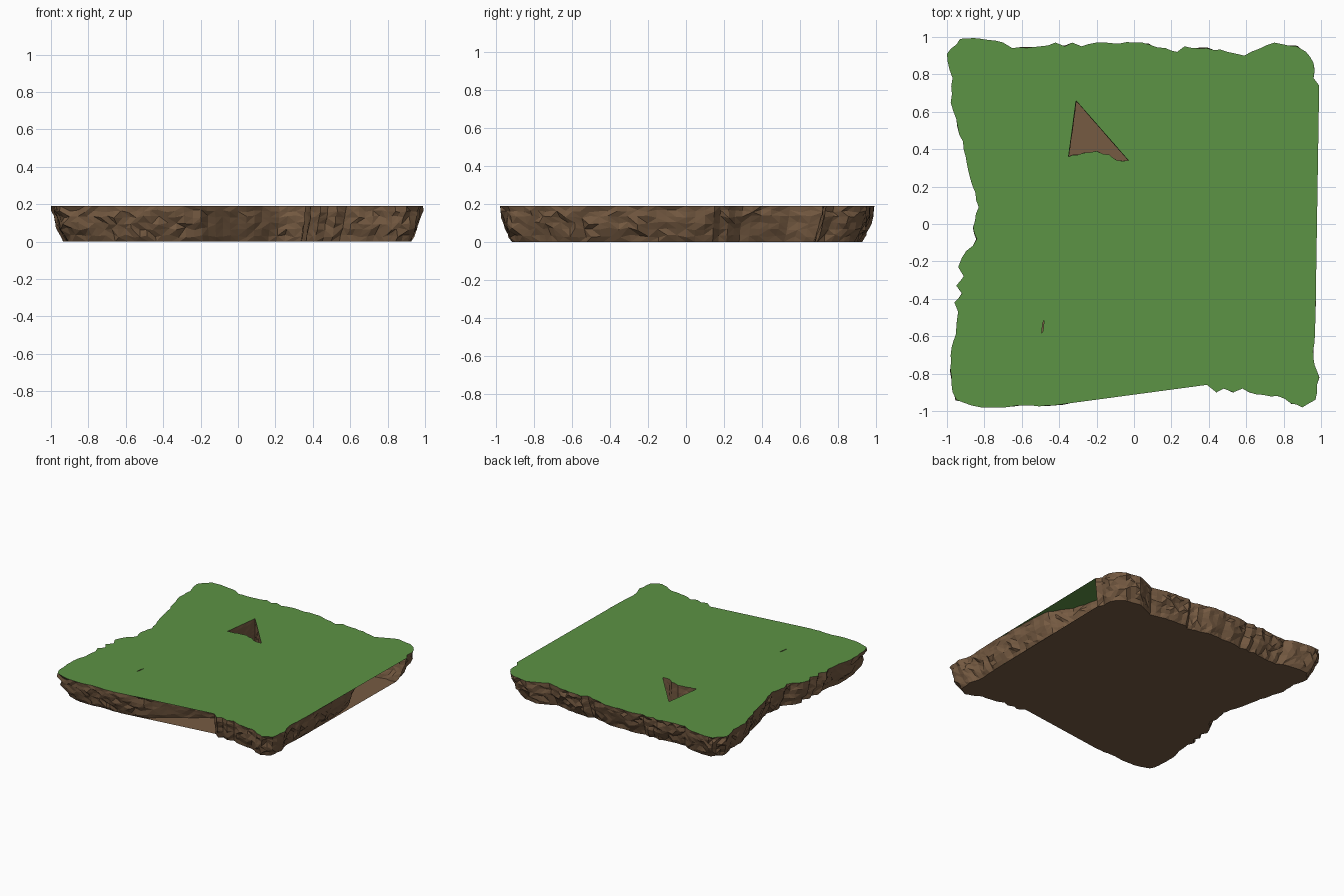
import bpy, math, random
from mathutils import Vector
from mathutils.geometry import tessellate_polygon

if "Cube" in bpy.data.objects:
    bpy.data.objects.remove(bpy.data.objects["Cube"])

random.seed(4)
H = 0.19          # slab thickness
FOOT = 0.935      # underside outline relative to the top

def material(name, rgb):
    m = bpy.data.materials.new(name)
    m.diffuse_color = (*rgb, 1)
    m.use_nodes = True
    m.node_tree.nodes["Principled BSDF"].inputs["Base Color"].default_value = m.diffuse_color
    return m

grass = material("grass green", (0.108, 0.292, 0.058))
earth = material("earth brown", (0.182, 0.105, 0.055))

def add(name, verts, faces, mat):
    me = bpy.data.meshes.new(name)
    me.from_pydata(verts, [], faces)
    me.materials.append(mat)
    me.update()
    ob = bpy.data.objects.new(name, me)
    bpy.context.collection.objects.link(ob)
    return ob

def split(pts, step, jitter):
    """Break an open path into short, slightly ragged steps (last point left out)."""
    out = []
    for a, b in zip(pts, pts[1:]):
        a, b = Vector(a), Vector(b)
        n = max(1, round((b - a).length / step))
        side = Vector((-(b - a).y, (b - a).x)).normalized()
        for i in range(n):
            j = random.uniform(-jitter, jitter) if i else 0
            out.append(a.lerp(b, i / n) + side * j)
    return out

# ragged rim, counter-clockwise from the front left corner
rim = [(-.97, -.90), (-.95, -.94), (-.82, -.98), (-.43, -.97), (.39, -.86), (.44, -.90),
       (.48, -.88), (.53, -.90), (.58, -.88), (.65, -.91), (.77, -.92), (.84, -.96),
       (.90, -.98), (.97, -.94), (.99, -.82), (.96, -.72), (.97, -.52), (.99, .74),
       (.96, .78), (.96, .86), (.92, .92), (.87, .95), (.75, .97), (.59, .90),
       (.50, .92), (.39, .94), (.27, .95), (.23, .92), (.17, .94), (.08, .96),
       (0, .97), (-.20, .97), (-.25, .96), (-.28, .95), (-.33, .97), (-.37, .95),
       (-.42, .97), (-.50, .95), (-.65, .94), (-.70, .97), (-.82, .99), (-.93, .99),
       (-1.0, .91), (-.97, .78), (-.98, .65), (-.95, .56), (-.90, .36), (-.83, .09),
       (-.86, -.02), (-.84, -.08), (-.92, -.18), (-.94, -.23), (-.91, -.28), (-.95, -.33),
       (-.92, -.37), (-.96, -.42), (-.94, -.47), (-.95, -.55), (-.98, -.70)]
# hollows in the cliff below the two long straight rim edges
hollows = {3: [(-.2, -.92), (0, -.76), (.22, -.62), (.36, -.64)],
           16: [(.96, 0), (.94, .15), (.83, .30), (.76, .55), (.80, .72)]}

lid, cliff = [], []
for i, a in enumerate(rim):
    b = rim[(i + 1) % len(rim)]
    if i in hollows:
        lid.append(Vector(a))
        cliff += split([a] + hollows[i] + [b], .05, .008)
    else:
        seg = split([a, b], .04, .006)
        lid += seg
        cliff += seg

def rocky_wall(name, path, foot, rough):
    """Strata of flat faces between the top and underside outlines."""
    levels = [0, .16, .36, .52, .7, .86, 1]
    n, verts, faces = len(path), [], []
    for k, t in enumerate(levels):
        inner = 0 < k < len(levels) - 1
        for p in path:
            s = foot + (1 - foot) * math.sin(t * math.pi / 2) ** 0.9
            z = t * H
            if inner:
                s += random.uniform(-rough, rough * .4)
                z += random.uniform(-.008, .008)
            verts.append((p.x * s, p.y * s, z))
    for k in range(len(levels) - 1):
        for i in range(n):
            j = (i + 1) % n
            a, b, c, d = k * n + i, k * n + j, (k + 1) * n + j, (k + 1) * n + i
            faces += [(a, b, c), (a, c, d)] if random.random() < .5 else [(a, b, d), (b, c, d)]
    return add(name, verts, faces, earth)

def flat_lid(name, loops, z, mat, up):
    """Flat cover bounded by the first loop, with the other loops as holes."""
    loops = [[Vector((p.x, p.y, 0)) for p in l] for l in loops]
    verts = [(p.x, p.y, z) for l in loops for p in l]
    faces = []
    for a, b, c in tessellate_polygon(loops):
        A, B, C = (Vector(verts[q]) for q in (a, b, c))
        faces.append((a, b, c) if ((B - A).cross(C - A).z > 0) == up else (a, c, b))
    return add(name, verts, faces, mat)

# openings in the grass: a triangular pit and a narrow slit
pit = split([(-.35, .36), (-.30, .37), (-.20, .39), (-.13, .37), (-.09, .34), (-.03, .34)], .03, .006)
pit += split([(-.03, .34), (-.31, .66), (-.35, .36)], .05, 0)
slit = [Vector(p) for p in [(-.494, -.585), (-.486, -.57), (-.48, -.51), (-.488, -.53)]]

flat_lid("grass_top", [lid, pit, slit], H, grass, True)
flat_lid("underside", [[p * FOOT for p in lid]], 0, earth, False)
rocky_wall("cliff", cliff, FOOT, .016)
rocky_wall("pit_wall", pit[::-1], 1, .01)
rocky_wall("slit_wall", slit[::-1], 1, 0)
